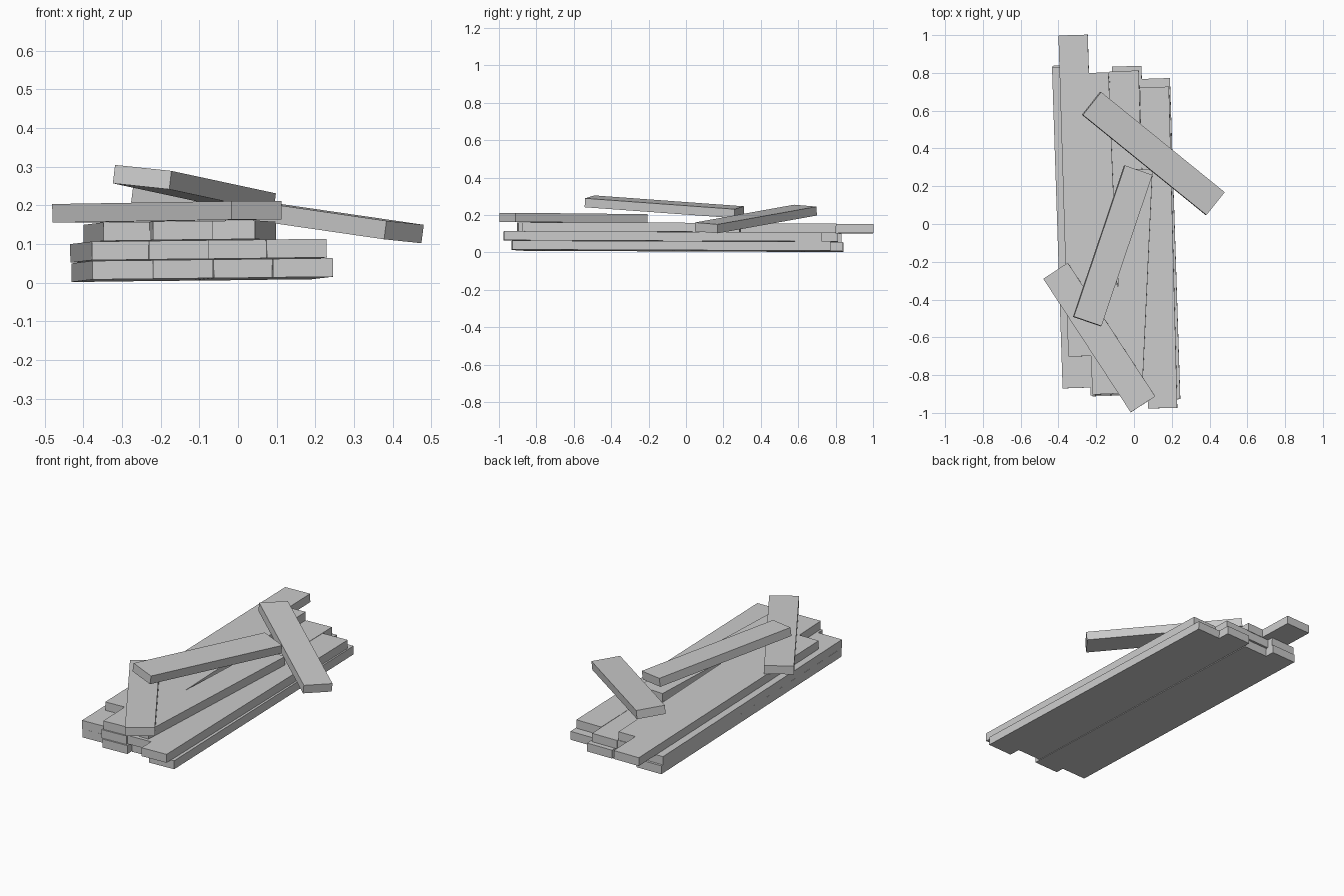
import bpy
from mathutils import Vector, Matrix

if "Cube" in bpy.data.objects:
    bpy.data.objects.remove(bpy.data.objects["Cube"])

WIDTH, THICK = 0.155, 0.048


def plank(name, front, back, across):
    """Box plank between the centres of its two end bottoms, rolled along 'across'."""
    a, b = Vector(front), Vector(back)
    y = (b - a).normalized()
    x = Vector(across)
    x = (x - y * x.dot(y)).normalized()
    z = x.cross(y)
    bpy.ops.mesh.primitive_cube_add(size=1)
    ob = bpy.context.object
    ob.name = name
    ob.data.transform(Matrix.Diagonal((WIDTH, (b - a).length, THICK, 1)))
    rot = Matrix((x, y, z)).transposed().to_4x4()
    ob.matrix_world = Matrix.Translation((a + b) / 2 + z * THICK / 2) @ rot
    return ob


def pile_z(x, y, layer):
    """The whole pile leans slightly to one side."""
    return 0.005 + 0.011 * (x + 0.43) - 0.0035 * y + 0.05 * layer


def pile_point(x, y, layer):
    return (x, y, pile_z(x, y, layer))


# Stacked planks: (front x, front y, back x, back y) per layer
layers = [
    [(-0.298, -0.865, -0.353, 0.84), (-0.142, -0.91, -0.197, 0.79),
     (0.015, -0.868, -0.038, 0.835), (0.168, -0.93, 0.113, 0.77)],
    [(-0.300, -0.868, -0.356, 0.83), (-0.152, -0.905, -0.207, 0.80),
     (-0.002, -0.89, -0.052, 0.81), (0.152, -0.975, 0.108, 0.725)],
    [(-0.270, -0.70, -0.322, 1.0), (-0.142, -0.90, -0.212, 0.80),
     (-0.033, -0.87, 0.021, 0.29)],
]
for i, row in enumerate(layers):
    for j, (fx, fy, bx, by) in enumerate(row):
        plank(f"layer_{i + 1}_plank_{j + 1}", pile_point(fx, fy, i),
              pile_point(bx, by, i), (1, 0, 0.011))

# Short plank lying flat across the front
plank("front_cross_plank", pile_point(0.048, -0.955, 3),
      pile_point(-0.415, -0.248, 3), (0.71, 0.46, 0.005))


def loose(name, front, back, across):
    """Loose plank given by the centres of its end tops."""
    ob = plank(name, front, back, across)
    ob.matrix_world = ob.matrix_world @ Matrix.Translation((0, 0, -THICK))


# Leaning short planks on top
loose("middle_leaning_plank", (-0.245, -0.515, 0.297), (0.025, 0.285, 0.239),
      (0.15, -0.05, -0.016))
loose("back_leaning_plank", (0.432, 0.108, 0.155), (-0.222, 0.638, 0.250),
      (0.095, 0.115, -0.010))
